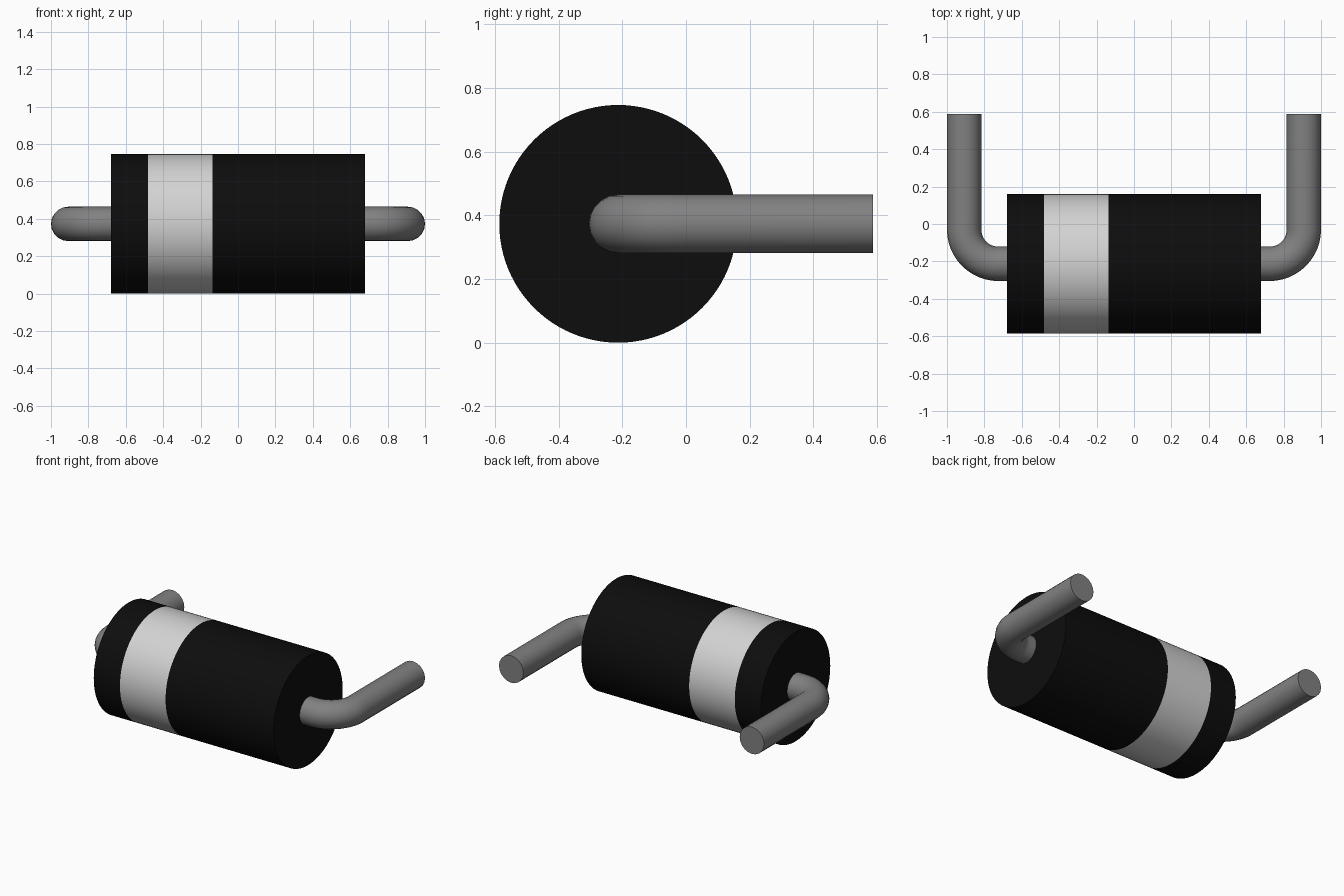
import bpy, bmesh
from math import sin, cos, pi, radians

cube = bpy.data.objects.get("Cube")
if cube:
    bpy.data.objects.remove(cube, do_unlink=True)

AXIS_Y, AXIS_Z = -0.213, 0.373
BODY_R, LEAD_R = 0.373, 0.092


def material(name, value):
    m = bpy.data.materials.new(name)
    m.use_nodes = True
    colour = (value, value, value, 1)
    m.diffuse_color = colour
    m.node_tree.nodes["Principled BSDF"].inputs["Base Color"].default_value = colour
    return m


black = material("black_casing", 0.004)
silver = material("pale_band", 0.65)
metal = material("lead_metal", 0.22)


def smooth(ob):
    bpy.ops.object.select_all(action="DESELECT")
    ob.select_set(True)
    bpy.context.view_layer.objects.active = ob
    bpy.ops.object.shade_smooth_by_angle(angle=radians(35))


# Cylindrical casing, with the marker band as its own ring of faces
stations = [-0.678, -0.48, -0.136, 0.678]
sides = 96
bm = bmesh.new()
rings = [[bm.verts.new((x, AXIS_Y + BODY_R * cos(2 * pi * i / sides),
                        AXIS_Z + BODY_R * sin(2 * pi * i / sides)))
          for i in range(sides)] for x in stations]
for k, (a, b) in enumerate(zip(rings, rings[1:])):
    for i in range(sides):
        j = (i + 1) % sides
        face = bm.faces.new((a[i], a[j], b[j], b[i]))
        face.material_index = 1 if k == 1 else 0
bm.faces.new(rings[0])
bm.faces.new(rings[-1])
bmesh.ops.recalc_face_normals(bm, faces=bm.faces)
mesh = bpy.data.meshes.new("casing")
bm.to_mesh(mesh)
bm.free()
mesh.materials.append(black)
mesh.materials.append(silver)
casing = bpy.data.objects.new("casing", mesh)
bpy.context.collection.objects.link(casing)
smooth(casing)


# Bent wire leads: out of the casing end, round a bend, then straight back
def lead(name, side):
    bend, end_x = 0.183, 1 - LEAD_R
    cx, cy = end_x - bend, AXIS_Y + bend
    path = [(0.6, AXIS_Y)]
    path += [(cx + bend * sin(t * pi / 24), cy - bend * cos(t * pi / 24)) for t in range(13)]
    path.append((end_x, 0.587))
    curve = bpy.data.curves.new(name, "CURVE")
    curve.dimensions = "3D"
    curve.bevel_depth = LEAD_R
    curve.bevel_resolution = 8
    curve.use_fill_caps = True
    spline = curve.splines.new("POLY")
    spline.points.add(len(path) - 1)
    for point, (x, y) in zip(spline.points, path):
        point.co = (side * x, y, AXIS_Z, 1)
    curve.materials.append(metal)
    ob = bpy.data.objects.new(name, curve)
    bpy.context.collection.objects.link(ob)
    bpy.ops.object.select_all(action="DESELECT")
    ob.select_set(True)
    bpy.context.view_layer.objects.active = ob
    bpy.ops.object.convert(target="MESH")
    ob = bpy.context.view_layer.objects.active
    # Join the end caps to the tube and keep the normals outward
    bm = bmesh.new()
    bm.from_mesh(ob.data)
    bmesh.ops.remove_doubles(bm, verts=bm.verts, dist=0.0001)
    bmesh.ops.recalc_face_normals(bm, faces=bm.faces)
    bm.to_mesh(ob.data)
    bm.free()
    smooth(ob)


lead("left_lead", 1)
lead("right_lead", -1)
